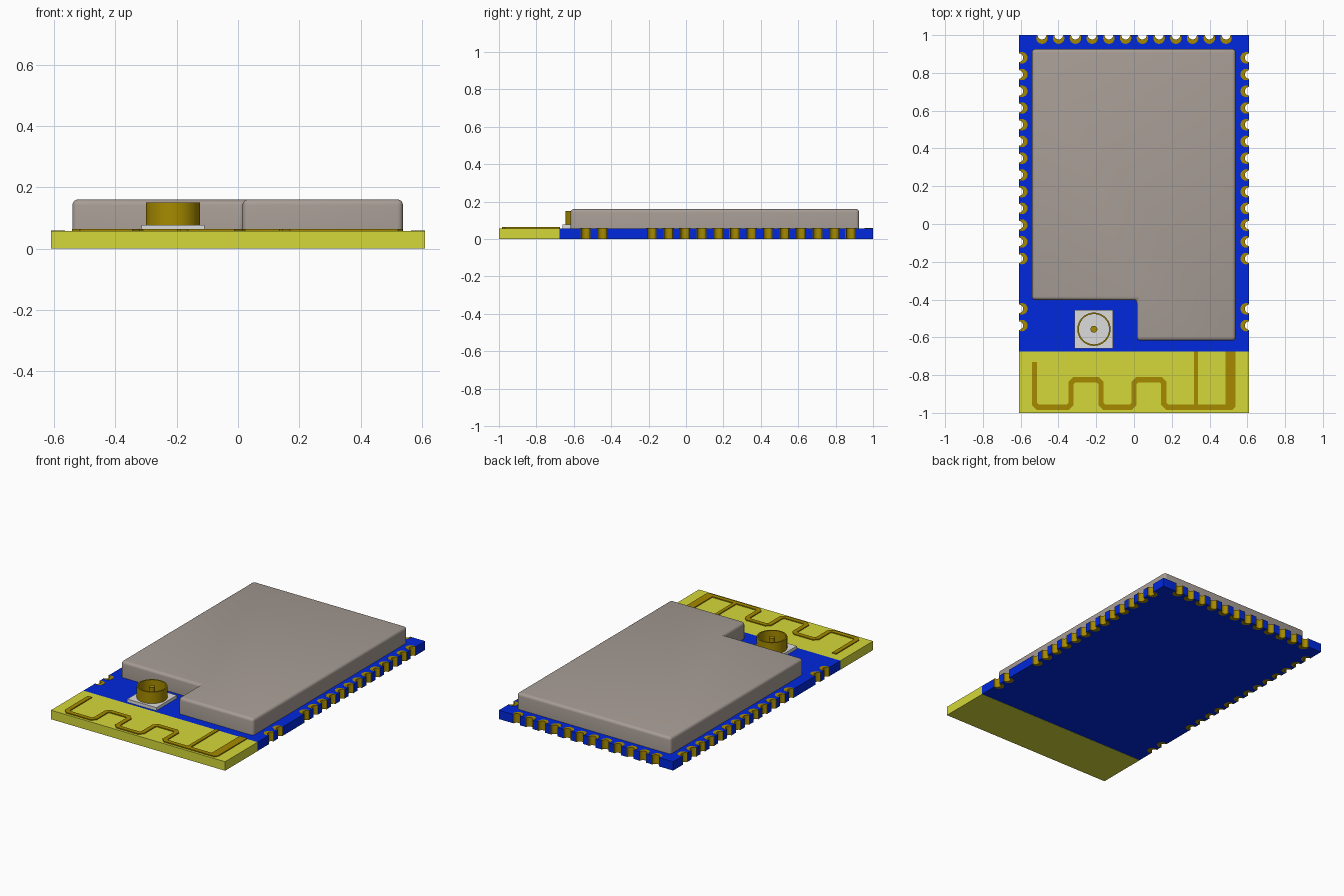
import bpy
import bmesh
from math import sin, cos, pi, asin, radians
from mathutils import Vector

cube = bpy.data.objects.get("Cube")
if cube:
    bpy.data.objects.remove(cube, do_unlink=True)


def material(name, r, g, b):
    m = bpy.data.materials.new(name)
    m.use_nodes = True
    m.diffuse_color = (r, g, b, 1)
    bsdf = next(n for n in m.node_tree.nodes if n.type == "BSDF_PRINCIPLED")
    bsdf.inputs["Base Color"].default_value = (r, g, b, 1)
    return m


BLUE = material("board blue", 0.0, 0.021, 0.72)
YELLOW = material("antenna yellow", 0.66, 0.69, 0.04)
GOLD = material("contact gold", 0.38, 0.255, 0.0)
GREY = material("shield grey", 0.385, 0.335, 0.30)
WHITE = material("connector white", 0.72, 0.72, 0.72)

HALF, TOP, SPLIT = 0.61, 0.057, -0.675


def finish(name, bm, mat, smooth):
    mesh = bpy.data.meshes.new(name)
    bm.to_mesh(mesh)
    bm.free()
    mesh.materials.append(mat)
    ob = bpy.data.objects.new(name, mesh)
    bpy.context.collection.objects.link(ob)
    if smooth:
        bpy.ops.object.select_all(action="DESELECT")
        ob.select_set(True)
        bpy.context.view_layer.objects.active = ob
        bpy.ops.object.shade_smooth_by_angle(angle=radians(35))


def prism(name, outlines, z0, z1, mat, bevel=0, smooth=False):
    """Extrude one or more flat outlines from z0 to z1."""
    bm = bmesh.new()
    for pts in outlines:
        low = [bm.verts.new((p[0], p[1], z0)) for p in pts]
        high = [bm.verts.new((p[0], p[1], z1)) for p in pts]
        bm.faces.new(low[::-1])
        bm.faces.new(high)
        for i in range(len(pts)):
            bm.faces.new((low[i - 1], low[i], high[i], high[i - 1]))
    bmesh.ops.recalc_face_normals(bm, faces=bm.faces)
    if bevel:
        edges = [e for e in bm.edges if max(v.co.z for v in e.verts) > z1 - 1e-5]
        bmesh.ops.bevel(bm, geom=edges, offset=bevel, segments=4, profile=0.5, affect="EDGES")
    finish(name, bm, mat, smooth)


def rect(x0, y0, x1, y1):
    return [(x0, y0), (x1, y0), (x1, y1), (x0, y1)]


def circle(centre, r, n):
    return [(centre[0] + r * cos(2 * pi * i / n), centre[1] + r * sin(2 * pi * i / n))
            for i in range(n)]


# Edge contacts: a crescent between the board cut and the open half hole
HOLE, OUTER, INSET = 0.023, 0.0305, 0.016


def notch(r, depth, n=14):
    """Arc across a board edge as (along, inward) pairs."""
    half = pi / 2 + asin(depth / r)
    turns = [half * (1 - 2 * i / n) for i in range(n + 1)]
    return [(-r * sin(t), depth + r * cos(t)) for t in turns]


PITCH = 0.0886
side_pins = [0.88 - PITCH * i for i in range(17) if i not in (13, 14)]
back_pins = [PITCH * (i - 5.5) for i in range(12)]

outline, crescents = [(-HALF, SPLIT), (HALF, SPLIT)], []


def add_edge(positions, place):
    """Cut notches along one board edge and store a crescent for each."""
    for p in positions:
        cut = [place(p, a, d) for a, d in notch(OUTER, INSET)]
        outline.extend(cut)
        crescents.append(cut + [place(p, a, d) for a, d in reversed(notch(HOLE, 0))])


add_edge(side_pins[::-1], lambda p, a, d: (HALF - d, p + a))
outline.append((HALF, 1))
add_edge(back_pins[::-1], lambda p, a, d: (p - a, 1 - d))
outline.append((-HALF, 1))
add_edge(side_pins, lambda p, a, d: (d - HALF, p - a))

prism("circuit_board", [outline], 0.001, TOP, BLUE)
prism("edge_contacts", crescents, 0, TOP + 0.001, GOLD, smooth=True)

# Antenna area
prism("antenna_base", [rect(-HALF, -1, HALF, SPLIT)], 0, TOP, YELLOW)


def ribbon(path, width, chamfer):
    """Outline of a constant-width strip with chamfered corners."""
    pts = [Vector(p) for p in path]
    line = [pts[0]]
    for a, b, c in zip(pts, pts[1:], pts[2:]):
        line += [b + (a - b).normalized() * chamfer, b + (c - b).normalized() * chamfer]
    line.append(pts[-1])
    left, right = [], []
    for i, p in enumerate(line):
        before = (p - line[max(i - 1, 0)]).normalized()
        after = (line[min(i + 1, len(line) - 1)] - p).normalized()
        d = (before + after).normalized()
        n = Vector((-d.y, d.x)) * (width / 2 / max(d.dot(before), d.dot(after)))
        left.append(p + n)
        right.append(p - n)
    return right + left[::-1]


LOW, HIGH, WIDTH = -0.97, -0.824, 0.028
path = [(-0.527, -0.73), (-0.527, LOW)]
for x0, x1 in ((-0.333, -0.175), (0.0, 0.158)):
    path += [(x0, LOW), (x0, HIGH), (x1, HIGH), (x1, LOW)]
path.append((0.49, LOW))
feed = [(0.49, LOW - WIDTH / 2), (0.522, LOW - WIDTH / 2), (0.537, LOW + 0.003),
        (0.537, SPLIT), (0.485, SPLIT), (0.485, LOW + WIDTH / 2)]
prism("antenna_trace",
      [ribbon(path, WIDTH, 0.017), feed, rect(0.317, LOW, 0.34, SPLIT)],
      TOP - 0.002, TOP + 0.006, GOLD)

# Metal shield with a corner cut out for the connector
prism("shield_can",
      [[(0.015, -0.617), (0.538, -0.617), (0.538, 0.926), (-0.54, 0.926),
        (-0.54, -0.402), (0.015, -0.402)]],
      TOP, 0.16, GREY, bevel=0.018, smooth=True)

# Antenna connector: plate, hollow barrel and centre pin
CENTRE = (-0.212, -0.557)
prism("connector_plate", [rect(-0.314, -0.66, -0.11, -0.454)], TOP, 0.077, WHITE)

bm = bmesh.new()
rings = [[bm.verts.new((x, y, z)) for x, y in circle(CENTRE, r, 48)]
         for r, z in ((0.088, 0.076), (0.088, 0.15), (0.08, 0.15), (0.08, 0.076))]
for k in range(4):
    a, b = rings[k - 1], rings[k]
    for i in range(48):
        bm.faces.new((a[i - 1], a[i], b[i], b[i - 1]))
bmesh.ops.recalc_face_normals(bm, faces=bm.faces)
finish("connector_barrel", bm, GOLD, True)
prism("connector_pin", [circle(CENTRE, 0.018, 20)], 0.076, 0.145, GOLD, smooth=True)
